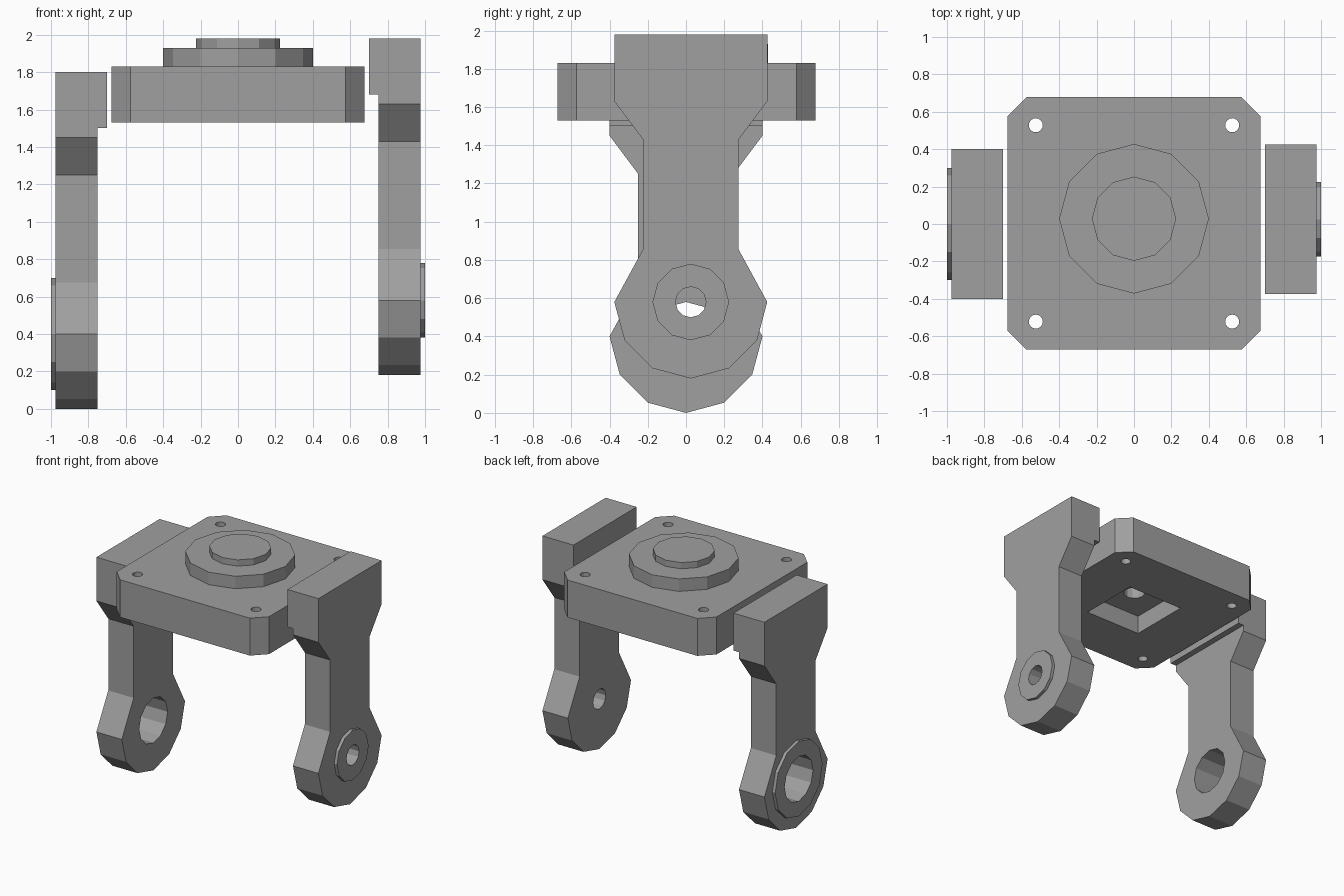
import bpy, bmesh, math
from mathutils import Vector

if "Cube" in bpy.data.objects:
    bpy.data.objects.remove(bpy.data.objects["Cube"], do_unlink=True)

GREY = (0.35, 0.35, 0.35, 1)
metal = bpy.data.materials.new("grey_metal")
metal.diffuse_color = GREY
metal.use_nodes = True
metal.node_tree.nodes["Principled BSDF"].inputs["Base Color"].default_value = GREY


def ring(u, v, r, n=12):
    """Regular polygon outline around (u, v)."""
    return [(u + r * math.cos(math.tau * i / n), v + r * math.sin(math.tau * i / n)) for i in range(n)]


def prism(name, outline, axis, lo, hi, edit=None):
    """Extrude a 2D outline along x (outline in y, z) or z (outline in x, y)."""
    bm = bmesh.new()
    place = lambda p, d: (d, *p) if axis == "x" else (*p, d)
    face = bm.faces.new([bm.verts.new(place(p, lo)) for p in outline])
    top = bmesh.ops.extrude_face_region(bm, geom=[face])["geom"]
    shift = Vector((hi - lo, 0, 0) if axis == "x" else (0, 0, hi - lo))
    bmesh.ops.translate(bm, verts=[e for e in top if isinstance(e, bmesh.types.BMVert)], vec=shift)
    if edit:
        edit(bm)
    bmesh.ops.recalc_face_normals(bm, faces=bm.faces)
    mesh = bpy.data.meshes.new(name)
    bm.to_mesh(mesh)
    bm.free()
    mesh.materials.append(metal)
    obj = bpy.data.objects.new(name, mesh)
    bpy.context.scene.collection.objects.link(obj)
    return obj


def cut(obj, cutter):
    cutter.hide_render = True
    cutter.hide_viewport = True
    cutter.display_type = 'WIRE'
    mod = obj.modifiers.new("cut", 'BOOLEAN')
    mod.operation = 'DIFFERENCE'
    mod.solver = 'EXACT'
    mod.object = cutter
    bpy.context.view_layer.objects.active = obj
    bpy.ops.object.modifier_apply(modifier=mod.name)


def make_arm(side, s, y, z, boss_r, hole_r):
    """Arm with a polygonal eye at (y, z), a narrow shank and a wide head."""
    eye = [(y + 0.4 * math.cos(a), z + 0.4 * math.sin(a))
           for a in (math.radians(-180 + 30 * i) for i in range(7))]
    half = [(0.25, 0.275), (0.25, 0.85), (0.4, 1.05), (0.4, 1.4)]
    outline = eye + [(y + w, z + h) for w, h in half] + [(y - w, z + h) for w, h in reversed(half)]

    def add_lip(bm):
        # Step the top of the inner face toward the base plate
        bmesh.ops.bisect_plane(bm, geom=bm.verts[:] + bm.edges[:] + bm.faces[:],
                               plane_co=(0, 0, z + 1.1), plane_no=(0, 0, 1))
        inner = [f for f in bm.faces if abs(f.calc_center_median().x - s * 0.75) < 0.001
                 and f.calc_center_median().z > z + 1.1]
        geom = bmesh.ops.extrude_face_region(bm, geom=inner)["geom"]
        bmesh.ops.translate(bm, verts=[e for e in geom if isinstance(e, bmesh.types.BMVert)],
                            vec=(-s * 0.05, 0, 0))
        bmesh.ops.recalc_face_normals(bm, faces=bm.faces)
        bmesh.ops.dissolve_limit(bm, angle_limit=0.01, verts=bm.verts, edges=bm.edges)

    arm = prism(side + "_arm", outline, "x", s * 0.75, s * 0.975, add_lip)
    boss = prism(side + "_arm_boss", ring(y, z, boss_r), "x", s * 0.975, s)
    hole = prism(side + "_pivot_cutter", ring(y, z, hole_r), "x", s * 0.6, s * 1.1)
    cut(arm, hole)
    cut(boss, hole)


make_arm("right", -1, 0, 0.4, 0.3, 0.18)
make_arm("left", 1, 0.025, 0.58, 0.2, 0.08)

# Base plate with clipped corners
e, c = 0.675, 0.575
corners = [(e, c), (c, e), (-c, e), (-e, c), (-e, -c), (-c, -e), (c, -e), (e, -c)]
plate = prism("base_plate", [(x, y + 0.003) for x, y in corners], "z", 1.53, 1.83)

# Screw holes in the corners
for i in (-1, 1):
    for j in (-1, 1):
        cut(plate, prism("screw_cutter", ring(i * 0.525, j * 0.525 + 0.003, 0.0375, 16), "z", 1.4, 1.95))

# Square pocket and blind bore in the underside
q = 0.25
cut(plate, prism("pocket_cutter", [(-q, -q), (q, -q), (q, q), (-q, q)], "z", 1.4, 1.68))
cut(plate, prism("bore_cutter", ring(0, 0.003, 0.08), "z", 1.6, 1.78))

# Stepped hub on top of the plate
prism("hub_lower", ring(0, 0.028, 0.4), "z", 1.83, 1.93)
prism("hub_upper", ring(0, 0.028, 0.225), "z", 1.93, 1.98)
